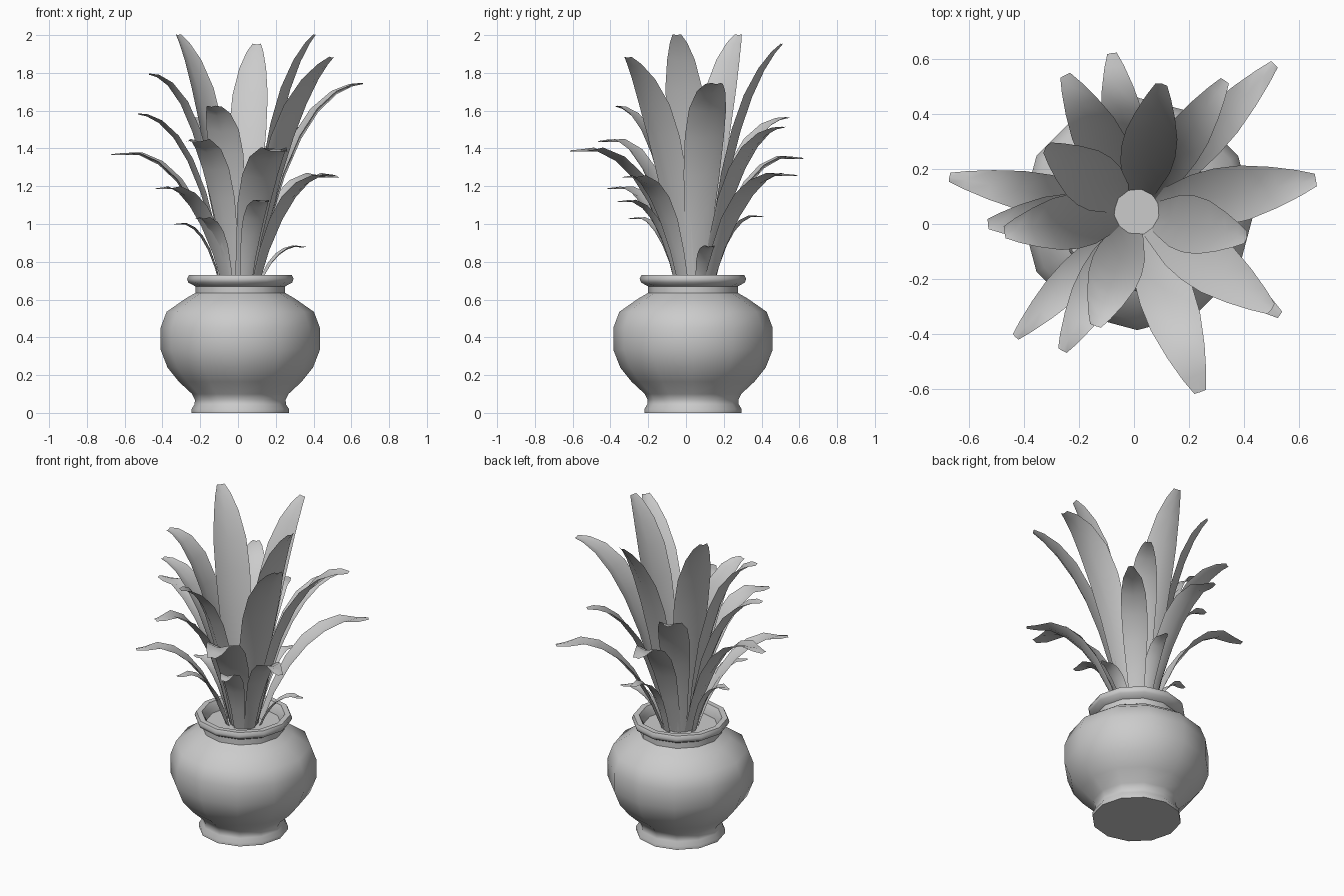
import bpy, bmesh, math
from mathutils import Vector

if "Cube" in bpy.data.objects:
    bpy.data.objects.remove(bpy.data.objects["Cube"])

CX, CY = 0.012, 0.037   # pot axis
SIDES = 12

grey = bpy.data.materials.new("plain_grey")
grey.diffuse_color = (0.6, 0.6, 0.6, 1)
grey.use_nodes = True
grey.node_tree.nodes["Principled BSDF"].inputs["Base Color"].default_value = grey.diffuse_color


def finish(name, bm, angle, recalc=True):
    if recalc:
        bmesh.ops.recalc_face_normals(bm, faces=bm.faces)
    me = bpy.data.meshes.new(name)
    bm.to_mesh(me)
    bm.free()
    me.materials.append(grey)
    ob = bpy.data.objects.new(name, me)
    bpy.context.collection.objects.link(ob)
    bpy.context.view_layer.objects.active = ob
    ob.select_set(True)
    bpy.ops.object.shade_smooth_by_angle(angle=math.radians(angle))
    ob.select_set(False)
    return ob


def ring(bm, r, z):
    return [bm.verts.new((CX + r * math.cos(2 * math.pi * i / SIDES),
                          CY + r * math.sin(2 * math.pi * i / SIDES), z))
            for i in range(SIDES)]


# pot: turned profile from the base, over the rim, down to the soil
profile = [(0.258, 0.0), (0.258, 0.02), (0.242, 0.045), (0.24, 0.07),
           (0.255, 0.10), (0.325, 0.165), (0.385, 0.24), (0.422, 0.335),
           (0.422, 0.45), (0.39, 0.535), (0.29, 0.605), (0.238, 0.635),
           (0.238, 0.67), (0.275, 0.69), (0.282, 0.71), (0.272, 0.73),
           (0.24, 0.73), (0.222, 0.70), (0.215, 0.65)]
bm = bmesh.new()
rings = [ring(bm, r, z) for r, z in profile]
for a, b in zip(rings, rings[1:]):
    for i in range(SIDES):
        j = (i + 1) % SIDES
        bm.faces.new((a[i], a[j], b[j], b[i]))
bm.faces.new(rings[0])
finish("pot", bm, 50)

# soil disc
bm = bmesh.new()
bm.faces.new(ring(bm, 0.217, 0.67))
finish("soil", bm, 30, recalc=False)

# leaves: tip x, y, z and greatest width
leaves = [
    (-0.67, 0.17, 1.37, 0.15), (-0.53, 0.00, 1.58, 0.17),
    (-0.47, -0.03, 1.79, 0.20), (-0.43, -0.41, 1.19, 0.13),
    (-0.26, -0.46, 1.44, 0.16), (-0.14, -0.37, 1.62, 0.19),
    (0.24, -0.61, 1.39, 0.20), (0.50, -0.31, 1.88, 0.21),
    (0.53, -0.33, 1.25, 0.13), (0.41, -0.05, 2.00, 0.21),
    (0.66, 0.16, 1.74, 0.21), (0.51, 0.58, 1.26, 0.15),
    (0.33, 0.52, 1.51, 0.16), (0.10, 0.51, 1.95, 0.20),
    (-0.08, 0.62, 1.35, 0.16), (-0.25, 0.54, 1.56, 0.18),
    (-0.32, 0.28, 2.00, 0.21), (0.15, -0.36, 1.12, 0.12),
    (-0.34, 0.05, 1.00, 0.09), (-0.22, -0.30, 1.03, 0.09),
    (0.10, 0.41, 1.04, 0.09), (0.36, 0.14, 0.88, 0.08),
]
# position along the leaf, share of full width
outline = [(0, 0.5), (0.17, 0.7), (0.34, 0.92), (0.5, 1.0),
           (0.65, 0.95), (0.8, 0.72), (0.92, 0.45), (1, 0.22)]

for n, (tx, ty, tz, width) in enumerate(leaves):
    centre = Vector((0.01, 0.045, 0))
    out = Vector((tx, ty, 0)) - centre
    reach = out.length
    out.normalize()
    side = Vector((-out.y, out.x, 0))
    root = 0.08 if tz > 1.3 else 0.10
    arch = 0.80 if tz > 1.85 else 0.97 if tz > 1.5 else 1.10
    p0 = centre + out * root + Vector((0, 0, 0.65))
    p2 = Vector((tx, ty, tz))
    p1 = centre + out * (root + 0.36 * (reach - root))
    p1.z = 0.65 + (tz - 0.65) * arch
    bm = bmesh.new()
    rows = []
    for t, w in outline:
        p = p0 * (1 - t) ** 2 + p1 * 2 * t * (1 - t) + p2 * t * t
        tangent = ((p1 - p0) * (1 - t) + (p2 - p1) * t).normalized()
        inward = tangent.cross(side).normalized()
        if inward.dot(out) > 0:
            inward = -inward
        half = width * w / 2
        lift = inward * half * 0.3      # shallow channel along the midrib
        rows.append([bm.verts.new(p - side * half + lift), bm.verts.new(p),
                     bm.verts.new(p + side * half + lift)])
    for a, b in zip(rows, rows[1:]):
        for i in range(2):
            bm.faces.new((a[i], b[i], b[i + 1], a[i + 1]))
    bmesh.ops.recalc_face_normals(bm, faces=bm.faces)
    bm.normal_update()
    if sum(f.normal.z for f in bm.faces) < 0:
        bmesh.ops.reverse_faces(bm, faces=bm.faces)
    finish(f"leaf_{n + 1:02d}", bm, 60, recalc=False)
